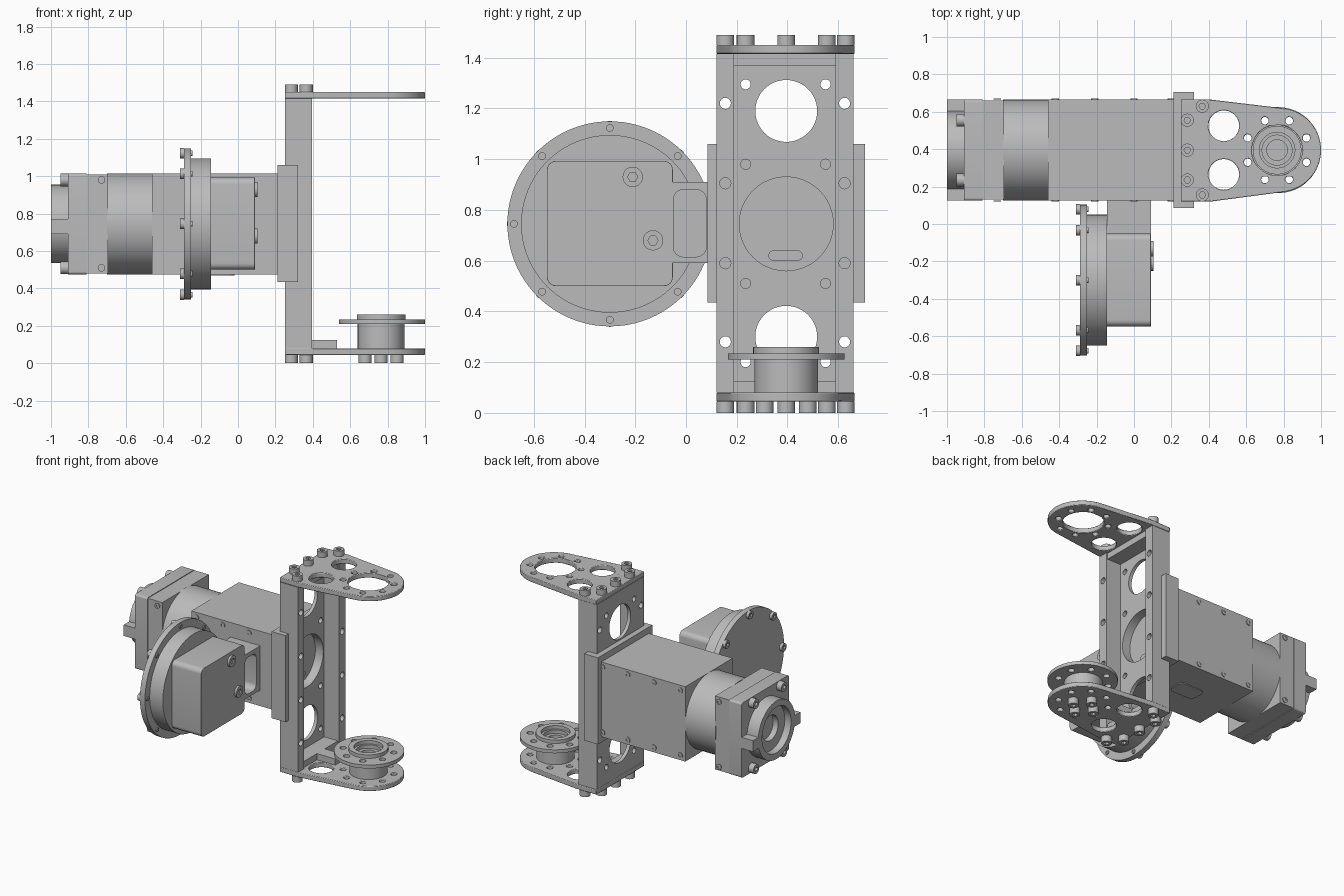
import bpy, bmesh
from math import sin, cos, radians, pi
from mathutils import Matrix

if "Cube" in bpy.data.objects:
    bpy.data.objects.remove(bpy.data.objects["Cube"])

metal = bpy.data.materials.new("grey_metal")
metal.use_nodes = True
GREY = (0.5, 0.5, 0.5, 1)
metal.diffuse_color = GREY
metal.node_tree.nodes["Principled BSDF"].inputs["Base Color"].default_value = GREY

# profile plane (u, v) and depth w: X uses (y, z, x), Y uses (z, x, y), Z uses (x, y, z)
AXES = {"X": Matrix(((0, 0, 1), (1, 0, 0), (0, 1, 0))),
        "Y": Matrix(((0, 1, 0), (0, 0, 1), (1, 0, 0))),
        "Z": Matrix.Identity(3)}


def circle(u, v, r, n=48):
    return [(u + r * cos(2 * pi * i / n), v + r * sin(2 * pi * i / n)) for i in range(n)]


def ring_points(u, v, r, n, start=0.0):
    return [(u + r * cos(radians(start) + 2 * pi * i / n),
             v + r * sin(radians(start) + 2 * pi * i / n)) for i in range(n)]


def rect(u0, v0, u1, v1, r=0.0, seg=6):
    if r == 0:
        return [(u0, v0), (u1, v0), (u1, v1), (u0, v1)]
    corners = [(u1 - r, v1 - r), (u0 + r, v1 - r), (u0 + r, v0 + r), (u1 - r, v0 + r)]
    return [(cu + r * cos(pi / 2 * (k + i / seg)), cv + r * sin(pi / 2 * (k + i / seg)))
            for k, (cu, cv) in enumerate(corners) for i in range(seg + 1)]


def slab(bm, axis, w0, w1, *profiles):
    """Extrude an outline, with any further outlines as holes, along an axis."""
    w0, w1 = min(w0, w1), max(w0, w1)
    curve = bpy.data.curves.new("profile", "CURVE")
    curve.dimensions, curve.fill_mode = "2D", "BOTH"
    curve.extrude = (w1 - w0) / 2
    for pts in profiles:
        spline = curve.splines.new("POLY")
        spline.points.add(len(pts) - 1)
        for p, (u, v) in zip(spline.points, pts):
            p.co = (u, v, 0, 1)
        spline.use_cyclic_u = True
    helper = bpy.data.objects.new("profile", curve)
    bpy.context.collection.objects.link(helper)
    graph = bpy.context.evaluated_depsgraph_get()
    mesh = bpy.data.meshes.new_from_object(helper.evaluated_get(graph))
    place = AXES[axis].to_4x4() @ Matrix.Translation((0, 0, (w0 + w1) / 2))
    mesh.transform(place)
    bm.from_mesh(mesh)
    bpy.data.objects.remove(helper)
    bpy.data.curves.remove(curve)
    bpy.data.meshes.remove(mesh)


def screw(bm, axis, u, v, base, top, r):
    """Cap head with a hexagonal socket."""
    mid = base + (top - base) * 0.4
    slab(bm, axis, base, mid, circle(u, v, r, 20))
    slab(bm, axis, mid, top, circle(u, v, r, 20), circle(u, v, r * 0.5, 6))


def finish(name, bm, bevel=0.0):
    bmesh.ops.remove_doubles(bm, verts=bm.verts, dist=0.0001)
    bmesh.ops.recalc_face_normals(bm, faces=bm.faces)
    mesh = bpy.data.meshes.new(name)
    bm.to_mesh(mesh)
    bm.free()
    mesh.materials.clear()
    mesh.materials.append(metal)
    for f in mesh.polygons:
        f.material_index = 0
    obj = bpy.data.objects.new(name, mesh)
    bpy.context.collection.objects.link(obj)
    bpy.ops.object.select_all(action="DESELECT")
    obj.select_set(True)
    bpy.context.view_layer.objects.active = obj
    bpy.ops.object.shade_smooth_by_angle(angle=radians(30))
    if bevel:
        mod = obj.modifiers.new("edge", "BEVEL")
        mod.width, mod.segments, mod.limit_method = bevel, 2, "ANGLE"
        mod.angle_limit = radians(60)
    return obj


def part(name, axis, w0, w1, *profiles, bevel=0.0):
    bm = bmesh.new()
    slab(bm, axis, w0, w1, *profiles)
    return finish(name, bm, bevel)


CY, CZ = 0.395, 0.745       # drive axis
HX = 0.765                  # hub axis

# channel: thick side walls with through holes and a perforated web
web_holes = [circle(CY, CZ, 0.185)]
web_holes += [circle(CY, z, 0.122) for z in (0.30, 1.19)]
web_holes += [circle(y, z, 0.02, 16) for y in (0.235, 0.55) for z in (0.2, 0.51, 0.98, 1.295)]
part("channel_web", "X", 0.25, 0.275, rect(0.19, 0.08, 0.59, 1.415), *web_holes)
for side, y0 in (("right", 0.12), ("left", 0.59)):
    holes = [circle(y0 + 0.035, z, 0.022, 16) for z in (0.28, 0.59, 0.905, 1.22)]
    part("channel_wall_" + side, "X", 0.25, 0.395, rect(y0, 0.08, y0 + 0.07, 1.415), *holes)
part("channel_top_block", "Z", 1.37, 1.415, rect(0.27, 0.19, 0.385, 0.59))
part("channel_bottom_block", "Z", 0.08, 0.125, rect(0.27, 0.19, 0.385, 0.59))
part("bottom_tongue", "Z", 0.08, 0.125, rect(0.385, 0.35, 0.53, 0.44))

# tapered end plates
nose = [(HX + 0.01 + 0.225 * cos(radians(a)), CY + 0.225 * sin(radians(a))) for a in range(-84, 85, 7)]
outline = [(0.25, 0.12), (0.41, 0.12)] + nose + [(0.41, 0.665), (0.25, 0.665)]
plate_holes = [circle(0.48, y, 0.082, 32) for y in (0.265, 0.525)]
plate_holes += [circle(u, v, 0.02, 16) for u, v in ring_points(HX, CY, 0.17, 8, 22.5)]
part("top_plate", "Z", 1.415, 1.45, outline, circle(HX, CY, 0.135), *plate_holes, bevel=0.006)
part("bottom_plate", "Z", 0.045, 0.08, outline, *plate_holes, bevel=0.006)

plate_screws = [(0.285, 0.235), (0.285, CY), (0.285, 0.555), (0.365, 0.155), (0.365, 0.63)]
bm = bmesh.new()
for x, y in plate_screws:
    screw(bm, "Z", x, y, 1.45, 1.49, 0.035)
finish("top_plate_screws", bm)
bm = bmesh.new()
for x, y in plate_screws + ring_points(HX, CY, 0.085, 4):
    screw(bm, "Z", x, y, 0.045, 0, 0.035)
finish("bottom_plate_screws", bm)

# flanged hub with a stepped bore
bm = bmesh.new()
slab(bm, "Z", 0.08, 0.21, circle(HX, CY, 0.125), circle(HX, CY, 0.055))
slab(bm, "Z", 0.235, 0.26, circle(HX, CY, 0.13), circle(HX, CY, 0.095))
finish("hub_barrel", bm)
flange_holes = [circle(u, v, 0.022, 16) for u, v in ring_points(HX, CY, 0.17, 8, 22.5)]
part("hub_flange", "Z", 0.21, 0.235, circle(HX + 0.005, CY, 0.23, 64), circle(HX, CY, 0.08), *flange_holes)

# clamp around the channel
part("clamp_back", "X", 0.21, 0.25, rect(0.085, 0.435, 0.705, 1.06), circle(CY, CZ, 0.185))
for side, y0, y1 in (("right", 0.085, 0.12), ("left", 0.66, 0.705)):
    part("clamp_cheek_" + side, "X", 0.21, 0.32, rect(y0, 0.435, y1, 1.06))

# gearbox, with side screws and inspection cover
part("gearbox_body", "X", -0.46, 0.212, rect(0.125, 0.475, 0.665, 1.015))
part("output_slot", "X", 0.212, 0.218, rect(0.325, 0.6, 0.46, 0.64, 0.019))
part("underside_cover", "Z", 0.47, 0.475, rect(-0.22, 0.33, -0.02, 0.46, 0.04))
bm = bmesh.new()
for z in (0.51, 0.98):
    for x in (-0.73, -0.42, -0.21, 0.0, 0.2):
        screw(bm, "Y", z, x, 0.125, 0.119, 0.02)
        screw(bm, "Y", z, x, 0.665, 0.671, 0.02)
finish("gearbox_side_screws", bm)
part("gear_ring", "X", -0.70, -0.46, circle(CY, CZ, 0.27, 64))

# motor mount and open motor end
part("motor_mount_step", "X", -0.81, -0.695, rect(0.13, 0.48, 0.66, 1.01))
part("motor_mount", "X", -0.91, -0.81, rect(0.125, 0.475, 0.665, 1.015, 0.015))
bm = bmesh.new()
slab(bm, "X", -1.0, -0.91, circle(CY, CZ, 0.21), circle(CY, CZ, 0.165))
slab(bm, "X", -0.95, -0.91, circle(CY, CZ, 0.165), circle(CY, CZ, 0.09))
finish("motor_end_ring", bm)
for side, y0, y1 in (("right", 0.125, 0.2), ("left", 0.59, 0.665)):
    part("motor_ear_" + side, "X", -1.0, -0.91, rect(y0, 0.69, y1, 0.77))
bm = bmesh.new()
for y in (0.235, 0.555):
    for z in (0.51, 0.98):
        screw(bm, "X", y, z, -0.91, -0.95, 0.034)
finish("motor_mount_screws", bm)

# round side housing
DY = -0.30
part("housing_rim", "X", -0.29, -0.25, circle(DY, CZ, 0.404, 96))
part("housing_drum", "X", -0.25, -0.145, circle(DY, CZ, 0.35, 96))
bm = bmesh.new()
for y, z in ring_points(DY, CZ, 0.378, 8):
    screw(bm, "X", y, z, -0.29, -0.31, 0.028)
    screw(bm, "X", y, z, -0.25, -0.243, 0.015)
finish("rim_screws", bm)

# rounded cover with a recessed neck joining the gearbox
part("housing_cover", "X", -0.145, 0.09, rect(-0.548, 0.5, -0.052, 0.993, 0.035), bevel=0.012)
neck = rect(-0.06, 0.59, 0.13, 0.91)
part("neck_floor", "X", -0.145, 0.0, neck)
part("neck_rim", "X", 0.0, 0.09, neck, rect(-0.05, 0.615, 0.08, 0.88, 0.04))
bm = bmesh.new()
for y, z in ((-0.21, 0.93), (-0.13, 0.68)):
    screw(bm, "X", y, z, 0.09, 0.105, 0.04)
finish("cover_screws", bm)
